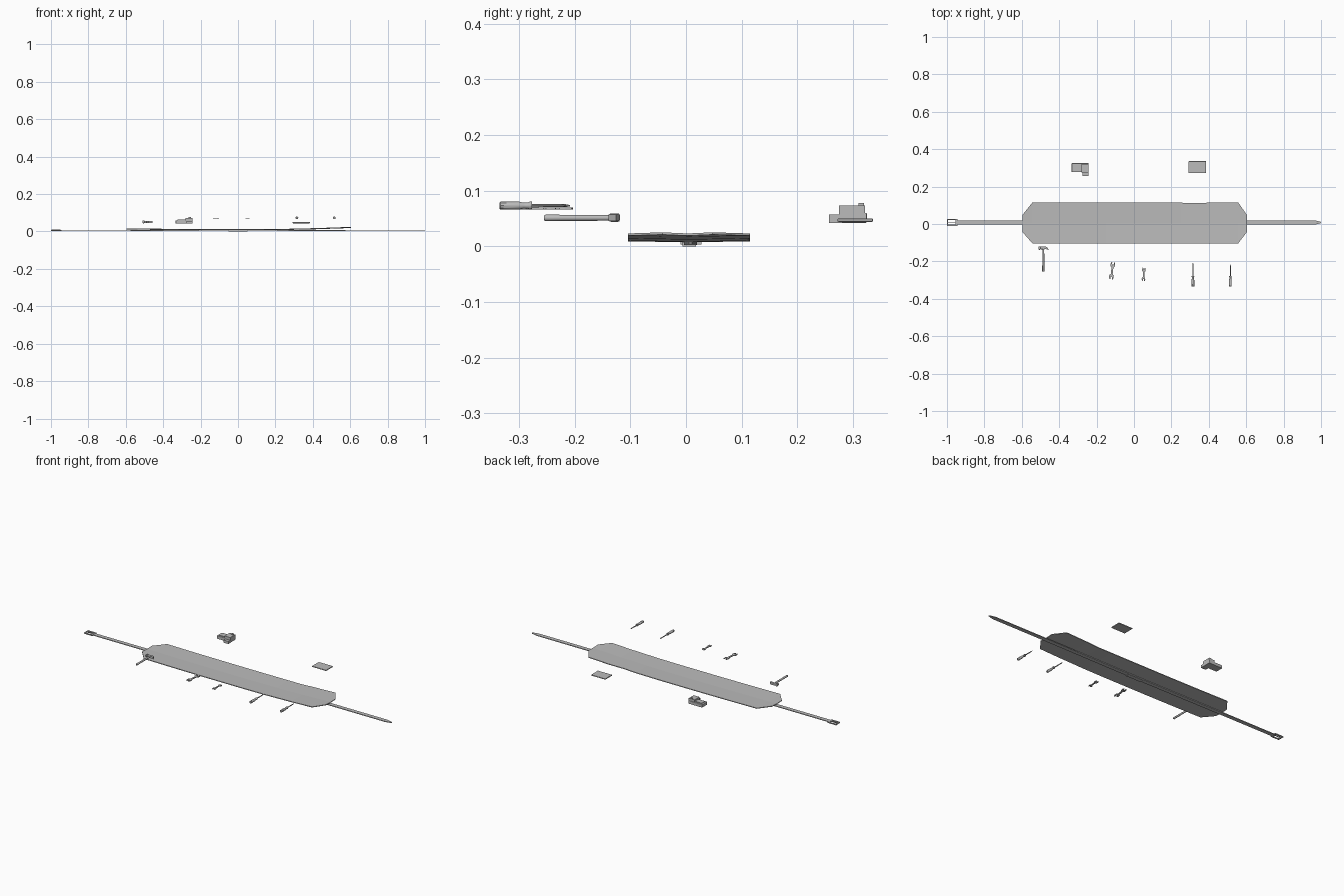
import bpy, bmesh, math
from mathutils import Matrix, Vector

if "Cube" in bpy.data.objects:
    bpy.data.objects.remove(bpy.data.objects["Cube"])

grey = bpy.data.materials.new("plain_grey")
grey.diffuse_color = (0.5, 0.5, 0.5, 1)
grey.use_nodes = True
grey.node_tree.nodes["Principled BSDF"].inputs["Base Color"].default_value = grey.diffuse_color


def finish(name, bm, bevel=0):
    bmesh.ops.recalc_face_normals(bm, faces=bm.faces)
    me = bpy.data.meshes.new(name)
    bm.to_mesh(me)
    bm.free()
    me.materials.append(grey)
    ob = bpy.data.objects.new(name, me)
    bpy.context.collection.objects.link(ob)
    if bevel:
        m = ob.modifiers.new("rounded", "BEVEL")
        m.width, m.segments = bevel, 2
    return ob


def box(name, x0, x1, y0, y1, z0, z1, bevel=0):
    bm = bmesh.new()
    bmesh.ops.create_cube(bm, size=1)
    for v in bm.verts:
        v.co = ((x0 + x1) / 2 + v.co.x * (x1 - x0),
                (y0 + y1) / 2 + v.co.y * (y1 - y0),
                (z0 + z1) / 2 + v.co.z * (z1 - z0))
    return finish(name, bm, bevel)


def plate(name, pts, z0, z1):
    """Flat outline extruded upwards."""
    bm = bmesh.new()
    f = bm.faces.new([bm.verts.new((x, y, z0)) for x, y in pts])
    r = bmesh.ops.extrude_face_region(bm, geom=[f])
    for v in r["geom"]:
        if isinstance(v, bmesh.types.BMVert):
            v.co.z = z1
    return finish(name, bm)


def turned(name, profile, x, z, n=12):
    """Rings of (y, radius) along the y axis."""
    bm = bmesh.new()
    rings = [[bm.verts.new((x + r * math.cos(2 * math.pi * i / n), y,
                            z + r * math.sin(2 * math.pi * i / n)))
              for i in range(n)] for y, r in profile]
    for a, b in zip(rings, rings[1:]):
        for i in range(n):
            bm.faces.new((a[i], a[(i + 1) % n], b[(i + 1) % n], b[i]))
    bm.faces.new(rings[0])
    bm.faces.new(rings[-1])
    ob = finish(name, bm)
    for p in ob.data.polygons:
        p.use_smooth = len(p.vertices) == 4
    ob.data.set_sharp_from_angle(angle=math.radians(35))
    return ob


def ribbon(name, stations, t, sag):
    """Long strip of stations (x, y_low, y_high, z_bottom), dipping along its middle."""
    bm = bmesh.new()
    rings = []
    for x, a, b, z in stations:
        m = (a + b) / 2
        ring = [(a, z), (m, z - sag), (b, z), (b, z + t), (m, z + t - sag), (a, z + t)]
        rings.append([bm.verts.new((x, y, h)) for y, h in ring])
    for p, q in zip(rings, rings[1:]):
        for i in range(6):
            j = (i + 1) % 6
            bm.faces.new((p[i], p[j], q[j], q[i]))
    for r in (rings[0], rings[-1]):
        bm.faces.new((r[0], r[1], r[4], r[5]))
        bm.faces.new((r[1], r[2], r[3], r[4]))
    return finish(name, bm)


# wide back panel, gently lifted at its ends
ribbon("back_panel", [
    (-0.597, -0.042, 0.048, 0.013), (-0.543, -0.104, 0.115, 0.012),
    (-0.35, -0.104, 0.115, 0.010), (-0.15, -0.104, 0.115, 0.009),
    (0.1, -0.104, 0.115, 0.009), (0.25, -0.104, 0.114, 0.010),
    (0.33, -0.104, 0.111, 0.012), (0.42, -0.104, 0.115, 0.014),
    (0.557, -0.104, 0.115, 0.019), (0.604, -0.042, 0.048, 0.021)], 0.004, 0.002)

# strap running under the panel, with pointed tail
ribbon("strap", [
    (-0.955, -0.004, 0.020, 0.004), (-0.6, -0.004, 0.020, 0.004),
    (-0.05, -0.004, 0.020, 0.002), (0.05, -0.004, 0.020, 0.002),
    (0.6, -0.004, 0.020, 0.004), (0.965, -0.004, 0.020, 0.004),
    (1.0, 0.005, 0.011, 0.004)], 0.004, 0)
box("strap_keeper", -0.05, 0.05, -0.006, 0.018, 0, 0.007)

# buckle frame and prong
for side, y in (("front", -0.010), ("back", 0.022)):
    box("buckle_" + side + "_bar", -1, -0.945, y, y + 0.006, 0.003, 0.009)
box("buckle_outer_bar", -1, -0.994, -0.010, 0.028, 0.003, 0.009)
box("buckle_inner_bar", -0.955, -0.945, -0.010, 0.028, 0.003, 0.009)
box("buckle_prong", -0.996, -0.95, 0.007, 0.011, 0.006, 0.010)

# hammer
turned("hammer_handle", [(-0.255, 0.0045), (-0.252, 0.006), (-0.22, 0.0055),
                         (-0.13, 0.005)], -0.485, 0.051)
plate("hammer_claw", [(-0.478, -0.135), (-0.470, -0.134), (-0.456, -0.139),
                      (-0.462, -0.126), (-0.472, -0.121), (-0.478, -0.121)], 0.045, 0.057)
box("hammer_head", -0.500, -0.477, -0.135, -0.121, 0.045, 0.057, 0.002)
box("hammer_face", -0.511, -0.500, -0.138, -0.119, 0.044, 0.059, 0.003)


def wrench(name, cx, cy, length, s, tilt):
    """Open jaw at both ends of a flat bar."""
    jaw = [(0.4, -1.3), (0.95, -0.75), (1.0, 0.1), (0.75, 1.0), (0.35, 0.95),
           (0.4, 0.2), (0, -0.15), (-0.4, 0.2), (-0.35, 0.95), (-0.75, 1.0),
           (-1.0, 0.1), (-0.95, -0.75), (-0.4, -1.3)]
    half = [Vector((x * s, length / 2 + (y - 1) * s)) for x, y in jaw]
    pts = half + [-p for p in half]
    turn = Matrix.Rotation(tilt, 2)
    plate(name, [tuple(turn @ p + Vector((cx, cy))) for p in pts], 0.066, 0.070)


wrench("large_wrench", -0.117, -0.250, 0.092, 0.0125, -0.12)
wrench("small_wrench", 0.052, -0.269, 0.070, 0.0095, -0.05)

# two screwdrivers, one with a flat tip
for name, x, tip in (("long_screwdriver", 0.315, -0.208), ("short_screwdriver", 0.515, -0.216)):
    turned(name + "_handle", [(-0.335, 0.006), (-0.333, 0.0075), (-0.300, 0.0075),
                              (-0.292, 0.0055), (-0.284, 0.0055), (-0.281, 0.0075),
                              (-0.277, 0.0075)], x, 0.073, 10)
    turned(name + "_shaft", [(-0.278, 0.003), (tip - 0.008, 0.0026), (tip, 0.001)], x, 0.073, 8)

# holster with a stepped body
box("holster_base", -0.333, -0.243, 0.277, 0.325, 0.042, 0.060, 0.002)
box("holster_tower", -0.280, -0.243, 0.275, 0.322, 0.050, 0.073)
box("holster_raised_panel", -0.323, -0.276, 0.285, 0.316, 0.059, 0.063)
box("holster_foot", -0.275, -0.243, 0.257, 0.280, 0.042, 0.057)
box("holster_button", -0.264, -0.250, 0.310, 0.320, 0.072, 0.078)

# flat pouch
box("flat_pouch", 0.292, 0.385, 0.272, 0.336, 0.044, 0.050, 0.002)
